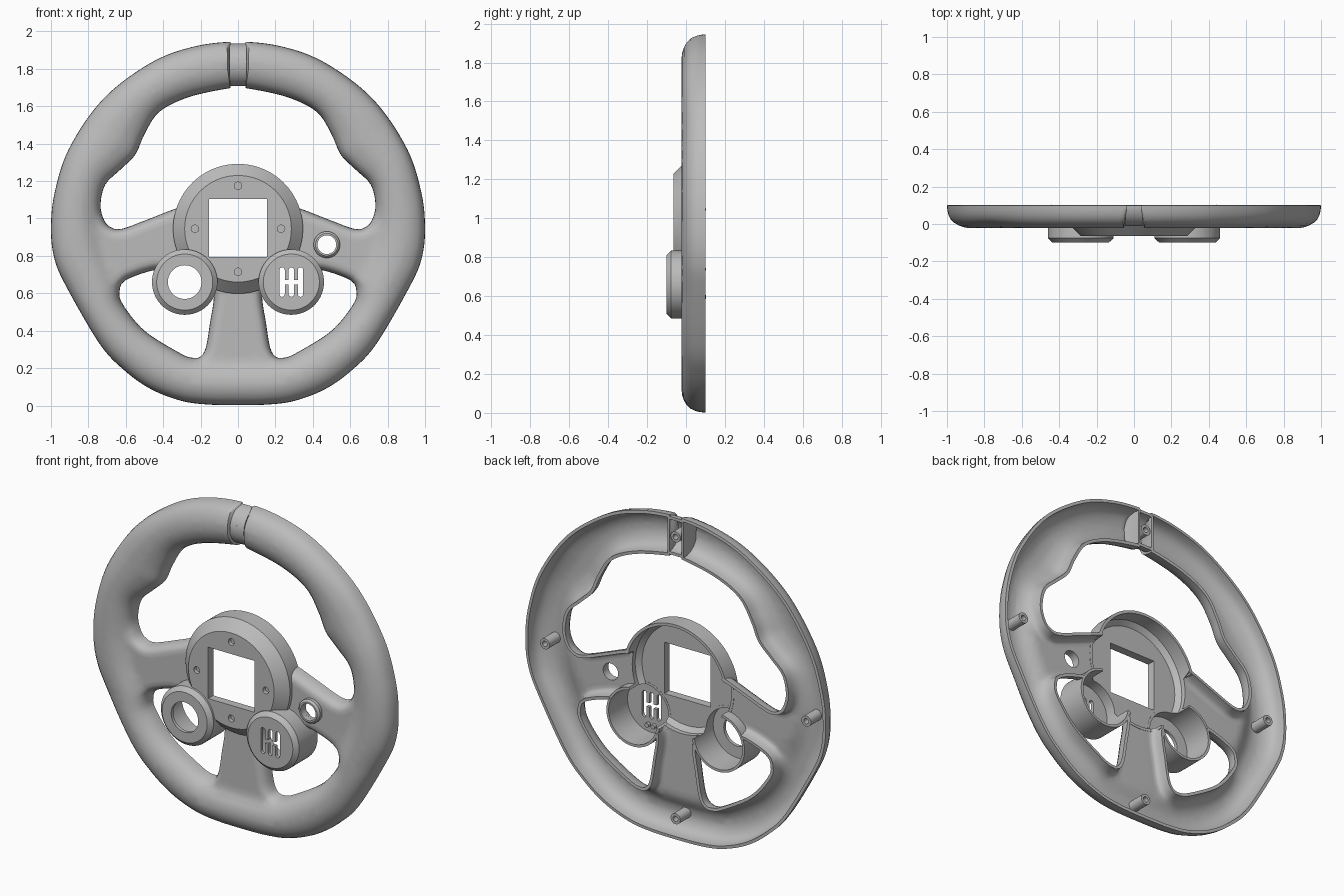
import bpy, bmesh, math
from mathutils import Vector, kdtree
from mathutils.geometry import delaunay_2d_cdt, intersect_point_line

if "Cube" in bpy.data.objects:
    bpy.data.objects.remove(bpy.data.objects["Cube"])

grey = bpy.data.materials.new("plain grey")
grey.use_nodes = True
grey.diffuse_color = (0.5, 0.5, 0.5, 1)
grey.node_tree.nodes["Principled BSDF"].inputs["Base Color"].default_value = (0.5, 0.5, 0.5, 1)

BACK = 0.1
HUB = (0, 0.945)
CUPS = [(-0.285, 0.66), (0.285, 0.66)]
EYELET = (0.475, 0.86)
parts = []


def finish(bm, name, keep=True):
    mesh = bpy.data.meshes.new(name)
    bm.to_mesh(mesh)
    bm.free()
    mesh.materials.append(grey)
    ob = bpy.data.objects.new(name, mesh)
    bpy.context.collection.objects.link(ob)
    if keep:
        parts.append(ob)
    return ob


def lathe(name, centre, profile, steps=64, keep=True):
    """Closed (radius, y) profile turned about the front-back axis."""
    bm = bmesh.new()
    n = len(profile)
    rings = []
    for i in range(steps):
        a = math.tau * i / steps
        rings.append([bm.verts.new((centre[0] + r * math.cos(a), y, centre[1] + r * math.sin(a)))
                      for r, y in profile])
    for i in range(steps):
        p, q = rings[i], rings[(i + 1) % steps]
        for j in range(n):
            k = (j + 1) % n
            if profile[j][0] > 0 or profile[k][0] > 0:
                bm.faces.new((p[j], p[k], q[k], q[j]))
    bmesh.ops.remove_doubles(bm, verts=bm.verts, dist=1e-5)
    bmesh.ops.delete(bm, geom=[v for v in bm.verts if not v.link_faces], context='VERTS')
    bmesh.ops.recalc_face_normals(bm, faces=bm.faces)
    return finish(bm, name, keep)


def plug(centre, r, y0, y1, steps=48):
    return lathe("cutter", centre, [(0, y0), (r, y0), (r, y1), (0, y1)], steps, False)


def block(x0, x1, y0, y1, z0, z1):
    bm = bmesh.new()
    bmesh.ops.create_cube(bm, size=1)
    for v in bm.verts:
        v.co = ((x0 + x1) / 2 + v.co.x * (x1 - x0), (y0 + y1) / 2 + v.co.y * (y1 - y0),
                (z0 + z1) / 2 + v.co.z * (z1 - z0))
    return finish(bm, "cutter", False)


def apply(ob, mod):
    bpy.context.view_layer.objects.active = ob
    bpy.ops.object.modifier_apply(modifier=mod.name)


def cut(ob, cutters):
    for c in cutters:
        mod = ob.modifiers.new("cut", 'BOOLEAN')
        mod.operation, mod.solver, mod.object = 'DIFFERENCE', 'EXACT', c
        apply(ob, mod)
        bpy.data.objects.remove(c)


# ---- outlines in the x-z plane
def mirrored(half):
    return half + [(-x, z) for x, z in reversed(half) if x > 0]


def spline(pts, step=0.02):
    """Closed smooth curve through the points, counter-clockwise."""
    pts = [Vector(p) for p in pts]
    n, out = len(pts), []
    for i in range(n):
        a, b, c, d = (pts[(i + k) % n] for k in (-1, 0, 1, 2))
        m = max(1, round((c - b).length / step))
        for k in range(m):
            t = k / m
            out.append(0.5 * (2 * b + (c - a) * t + (2 * a - 5 * b + 4 * c - d) * t * t
                              + (3 * b - a - 3 * c + d) * t ** 3))
    area = sum(p.x * q.y - q.x * p.y for p, q in zip(out, out[1:] + out[:1]))
    return out if area > 0 else out[::-1]


def circle(c, r, n=64):
    return [Vector((c[0] + r * math.cos(math.tau * i / n), c[1] + r * math.sin(math.tau * i / n)))
            for i in range(n)]


grip = [(0.04, 1.697), (0.26, 1.65), (0.42, 1.57), (0.5, 1.45), (0.55, 1.34), (0.63, 1.26), (0.71, 1.18)]
outer = spline(mirrored([(0, 1.945), (0.24, 1.918), (0.47, 1.83), (0.72, 1.64), (0.9, 1.38), (0.98, 1.14),
                         (1, 0.94), (0.98, 0.78), (0.915, 0.63), (0.74, 0.33), (0.61, 0.19),
                         (0.47, 0.09), (0.31, 0.027), (0.17, 0.006), (0, 0.002)]))
rim_inner = spline(mirrored(grip + [(0.735, 1.07), (0.735, 0.95), (0.7, 0.8), (0.645, 0.66), (0.62, 0.54),
                                    (0.5, 0.4), (0.31, 0.28), (0.2, 0.245), (0, 0.235)]))
top_window = spline(mirrored(grip + [(0.735, 1.07), (0.715, 0.99), (0.68, 0.953), (0.62, 0.945),
                                     (0.47, 1.0), (0.34, 1.05), (0.2, 1.09)]))
low = [(0.13, 0.6), (0.15, 0.44), (0.172, 0.31), (0.2, 0.262), (0.24, 0.255), (0.31, 0.28), (0.5, 0.4),
       (0.615, 0.54), (0.633, 0.61), (0.6, 0.67), (0.44, 0.725), (0.3, 0.72), (0.18, 0.68)]
windows = [top_window, spline(low), spline([(-x, z) for x, z in low])]
openings = [circle(HUB, 0.334), circle(EYELET, 0.05, 32)] + [circle(c, 0.165) for c in CUPS]


def inside(p, loop):
    x, z, hit = p[0], p[1], False
    a = loop[-1]
    for b in loop:
        if (a.y > z) != (b.y > z) and x < (b.x - a.x) * (z - a.y) / (b.y - a.y) + a.x:
            hit = not hit
        a = b
    return hit


def distance_to(loops):
    near = [(l[i - 1], l[i], l[(i + 1) % len(l)]) for l in loops for i in range(len(l))]
    tree = kdtree.KDTree(len(near))
    for i, (_, p, _) in enumerate(near):
        tree.insert((p.x, p.y, 0), i)
    tree.balance()

    def dist(p):
        a, b, c = near[tree.find((p[0], p[1], 0))[1]]
        best = (p - b).length
        for q in (a, c):
            foot, t = intersect_point_line(p, b, q)
            if 0 < t < 1:
                best = min(best, (p - Vector(foot[:2])).length)
        return best
    return dist


d_out, d_win, d_rim = distance_to([outer]), distance_to(windows), distance_to([rim_inner])


def quarter(d, r):
    return math.sqrt(max(0, 1 - (1 - min(d, r) / r) ** 2))


def depth(p):
    """How far the skin stands in front of the open back."""
    do, dw = d_out(p), d_win(p)
    rim = 0
    if not inside(p, rim_inner):
        t = do / max(do + d_rim(p), 1e-6)
        rim = min(0.122 * math.sqrt(max(0, 1 - (2 * t - 1) ** 2)), 0.122 * quarter(dw, 0.1))
    spoke = 0.08 * quarter(min(do, dw), 0.04)
    return min(0.122, (rim ** 6 + spoke ** 6) ** (1 / 6))


# ---- rim and spokes: one hollow skin with rounded edges
points, edges = [], []
for loop in [outer] + windows + openings:
    s, n = len(points), len(loop)
    points += loop
    edges += [(s + i, s + (i + 1) % n) for i in range(n)]
for x in (-0.04, 0.04):
    edges.append((len(points), len(points) + 1))
    points += [Vector((x, 1.6)), Vector((x, 2))]
for loop in [outer] + windows:
    side, n = (1 if loop is outer else -1), len(loop)
    for i in range(n):
        t = (loop[(i + 1) % n] - loop[i - 1]).normalized()
        for d in (0.002, 0.008, 0.02, 0.04, 0.065, 0.095):
            p = loop[i] + side * d * Vector((-t.y, t.x))
            if min(d_out(p), d_win(p)) > 0.95 * d:
                points.append(p)
for i in range(-34, 35):
    for j in range(66):
        p = Vector((i * 0.03, j * 0.03))
        if min(d_out(p), d_win(p)) > 0.105 and inside(p, outer):
            points.append(p)

flat, _, tris = delaunay_2d_cdt(points, edges, [], 0, 1e-5)[:3]
bm = bmesh.new()
kept = []
for tri in tris:
    c = sum((flat[i] for i in tri), Vector((0, 0))) / len(tri)
    seam = abs(c.x) < 0.04 and c.y > 1.5
    if not seam and inside(c, outer) and not any(inside(c, l) for l in windows + openings):
        kept.append(tri)
made = {i: bm.verts.new((flat[i].x, BACK - depth(flat[i]), flat[i].y)) for i in {i for t in kept for i in t}}
for tri in kept:
    bm.faces.new([made[i] for i in tri])
bm.normal_update()
if sum(f.normal.y for f in bm.faces) > 0:
    bmesh.ops.reverse_faces(bm, faces=bm.faces)
skin = finish(bm, "rim_and_spokes")
mod = skin.modifiers.new("wall", 'SOLIDIFY')
mod.thickness, mod.offset = 0.018, -1
apply(skin, mod)

# ---- narrow recessed band at the top of the rim
bm = bmesh.new()
arc = [math.pi * i / 32 for i in range(33)]
half_ring = ([(1.821 + 0.114 * math.cos(a), BACK - 0.112 * math.sin(a)) for a in arc]
             + [(1.821 + 0.097 * math.cos(a), BACK - 0.095 * math.sin(a)) for a in reversed(arc)])
face = bm.faces.new([bm.verts.new((-0.046, y, z)) for z, y in half_ring])
new = bmesh.ops.extrude_face_region(bm, geom=[face])["geom"]
bmesh.ops.translate(bm, vec=(0.092, 0, 0), verts=[g for g in new if isinstance(g, bmesh.types.BMVert)])
bmesh.ops.recalc_face_normals(bm, faces=bm.faces)
finish(bm, "top_band")

# ---- hub: chamfered cap, square opening, blind screw holes, wall open to the spokes
hub = lathe("hub", HUB, [(0, -0.064), (0.285, -0.064), (0.347, -0.002), (0.347, BACK), (0.33, BACK),
                         (0.33, 0.012), (0.303, -0.015), (0, -0.015)], 96)
cut(hub, [block(-0.154, 0.154, -0.2, 0.2, 0.794, 1.103)]
    + [plug((0.23 * x, HUB[1] + 0.23 * z), 0.02, -0.1, -0.04, 24) for x, z in ((1, 0), (-1, 0), (0, 1), (0, -1))]
    + [plug(c, 0.16, -0.08, 0.2) for c in CUPS]
    + [block(0.2, 0.45, 0.04, 0.2, 0.8, 1.03), block(-0.45, -0.2, 0.04, 0.2, 0.8, 1.03),
       block(-0.11, 0.11, 0.04, 0.2, 0.5, 0.7)])

# ---- round control cups: one with a round hole, one with a gear gate
for centre, hole, name in zip(CUPS, (0.09, 0), ("right_button_cup", "left_shift_gate_cup")):
    cup = lathe(name, centre, [(hole, -0.1), (0.15, -0.1), (0.175, -0.076), (0.175, BACK), (0.16, BACK),
                               (0.16, -0.08), (hole, -0.08)])
    cut(cup, [plug(HUB, 0.33, -0.014, 0.2)])
    if hole == 0:
        cx, cz = centre
        cut(cup, [block(cx - 0.05, cx + 0.05, -0.2, 0, cz - 0.012, cz + 0.012)])
        for x in (cx - 0.049, cx, cx + 0.049):
            cut(cup, [block(x - 0.014, x + 0.014, -0.2, 0, cz - 0.065, cz + 0.065)]
                + [plug((x, cz + s * 0.065), 0.0139, -0.2, 0, 16) for s in (-1, 1)])
        for x in (cx - 0.02, cx + 0.02):
            lathe("gate_peg", (x, cz - 0.115), [(0, -0.085), (0.013, -0.085), (0.013, -0.06), (0, -0.06)], 16)

# ---- raised eyelet on the left spoke
lathe("left_spoke_eyelet", EYELET, [(0.05, -0.012), (0.06, -0.012), (0.071, 0.0), (0.071, 0.03),
                                    (0.05, 0.038)], 48)

# ---- screw posts inside the rim
for name, pos in (("top", (0, 1.821)), ("bottom", (0, 0.125)), ("left", (0.87, 0.945)), ("right", (-0.87, 0.945))):
    lathe(name + "_screw_post", pos, [(0.016, -0.008), (0.032, -0.008), (0.032, BACK), (0.016, BACK)], 32)

# ---- smooth shading with sharp edges kept
bpy.ops.object.select_all(action='DESELECT')
for ob in parts:
    ob.select_set(True)
bpy.context.view_layer.objects.active = skin
bpy.ops.object.shade_smooth_by_angle(angle=math.radians(42))
